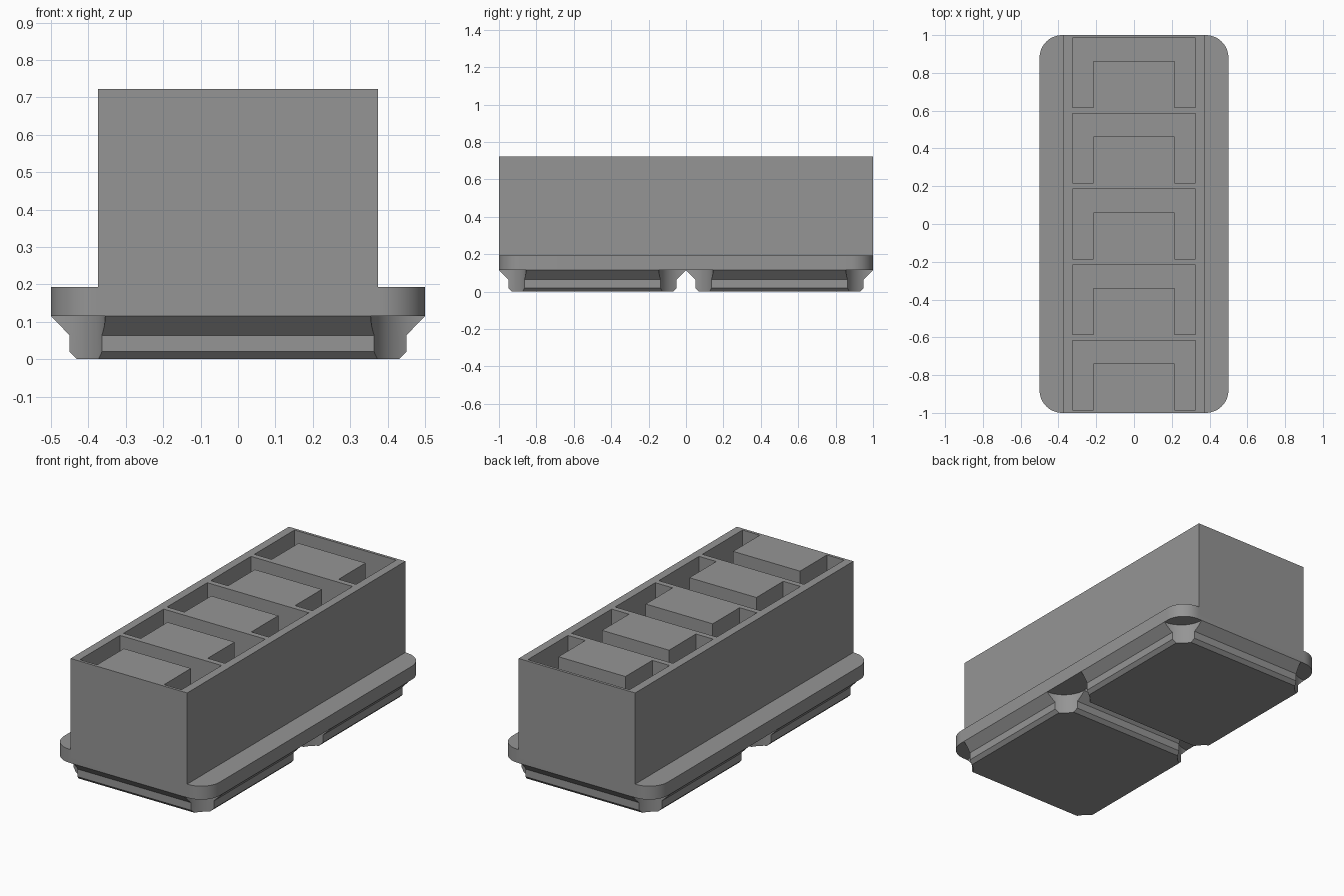
import bpy, bmesh, math

if "Cube" in bpy.data.objects:
    bpy.data.objects.remove(bpy.data.objects["Cube"])

gray = bpy.data.materials.new("plain_gray")
gray.diffuse_color = (0.3, 0.3, 0.3, 1)
gray.use_nodes = True
gray.node_tree.nodes["Principled BSDF"].inputs["Base Color"].default_value = gray.diffuse_color

BASE_Z, PLATE_Z, TOP_Z = 0.115, 0.193, 0.722


def loft(name, rings):
    """Solid skinned through rings of equal point count, bottom to top."""
    bm = bmesh.new()
    loops = [[bm.verts.new(p) for p in ring] for ring in rings]
    n = len(loops[0])
    for a, b in zip(loops, loops[1:]):
        for i in range(n):
            j = (i + 1) % n
            bm.faces.new((a[i], a[j], b[j], b[i]))
    bm.faces.new(loops[0][::-1])
    bm.faces.new(loops[-1])
    bmesh.ops.recalc_face_normals(bm, faces=bm.faces)
    me = bpy.data.meshes.new(name)
    bm.to_mesh(me)
    bm.free()
    ob = bpy.data.objects.new(name, me)
    bpy.context.collection.objects.link(ob)
    me.materials.append(gray)
    return ob


def prism(name, outline, z0, z1):
    return loft(name, [[(x, y, z) for x, y in outline] for z in (z0, z1)])


def rect(hx, hy, cy=0):
    return [(-hx, cy - hy), (hx, cy - hy), (hx, cy + hy), (-hx, cy + hy)]


def rounded_rect(hx, hy, r, seg=12):
    pts = []
    for k, (sx, sy) in enumerate([(1, 1), (-1, 1), (-1, -1), (1, -1)]):
        for i in range(seg + 1):
            a = math.pi / 2 * (k + i / seg)
            pts.append((sx * (hx - r) + r * math.cos(a), sy * (hy - r) + r * math.sin(a)))
    return pts


def circle(cx, cy, r, seg=64):
    return [(cx + r * math.cos(2 * math.pi * i / seg),
             cy + r * math.sin(2 * math.pi * i / seg)) for i in range(seg)]


def boolean(ob, tool, op):
    """Apply a boolean and discard the helper."""
    tool.hide_render = True
    mod = ob.modifiers.new(op.lower(), 'BOOLEAN')
    mod.operation, mod.object, mod.solver = op, tool, 'EXACT'
    bpy.context.view_layer.objects.active = ob
    bpy.ops.object.modifier_apply(modifier=mod.name)
    bpy.data.objects.remove(tool)


def smooth(ob):
    bpy.ops.object.select_all(action='DESELECT')
    ob.select_set(True)
    bpy.context.view_layer.objects.active = ob
    bpy.ops.object.shade_smooth_by_angle(angle=math.radians(20))


# Holder: rounded base plate joined with the tall block
holder = prism("holder_body", rounded_rect(0.5, 1.0, 0.12), BASE_Z, PLATE_Z)
boolean(holder, prism("block", rect(0.374, 1.0), 0.15, TOP_Z), 'UNION')

# Five U-shaped slots cut into the top
for k in range(5):
    c = -0.8 + 0.4 * k
    y0, ym, y1 = c - 0.184, c + 0.062, c + 0.184
    half = [(0.215, ym), (0.215, y0), (0.326, y0), (0.326, y1)]
    outline = half + [(-x, y) for x, y in reversed(half)]
    boolean(holder, prism("slot_cutter", outline, 0.22, TOP_Z + 0.1), 'DIFFERENCE')
smooth(holder)

# Two stepped feet with round scoops at their corners
PROFILE = [(0.43, 0), (0.45, 0.02), (0.45, 0.064), (0.5, BASE_Z)]
for label, cy in (("front_foot", -0.5), ("back_foot", 0.5)):
    foot = loft(label, [[(x, y, z) for x, y in rect(h, h, cy)] for h, z in PROFILE])
    for sx in (-0.5, 0.5):
        for sy in (-0.5, 0.5):
            cutter = prism("scoop_cutter", circle(sx, cy + sy, 0.145), -0.1, 0.2)
            boolean(foot, cutter, 'DIFFERENCE')
    smooth(foot)
